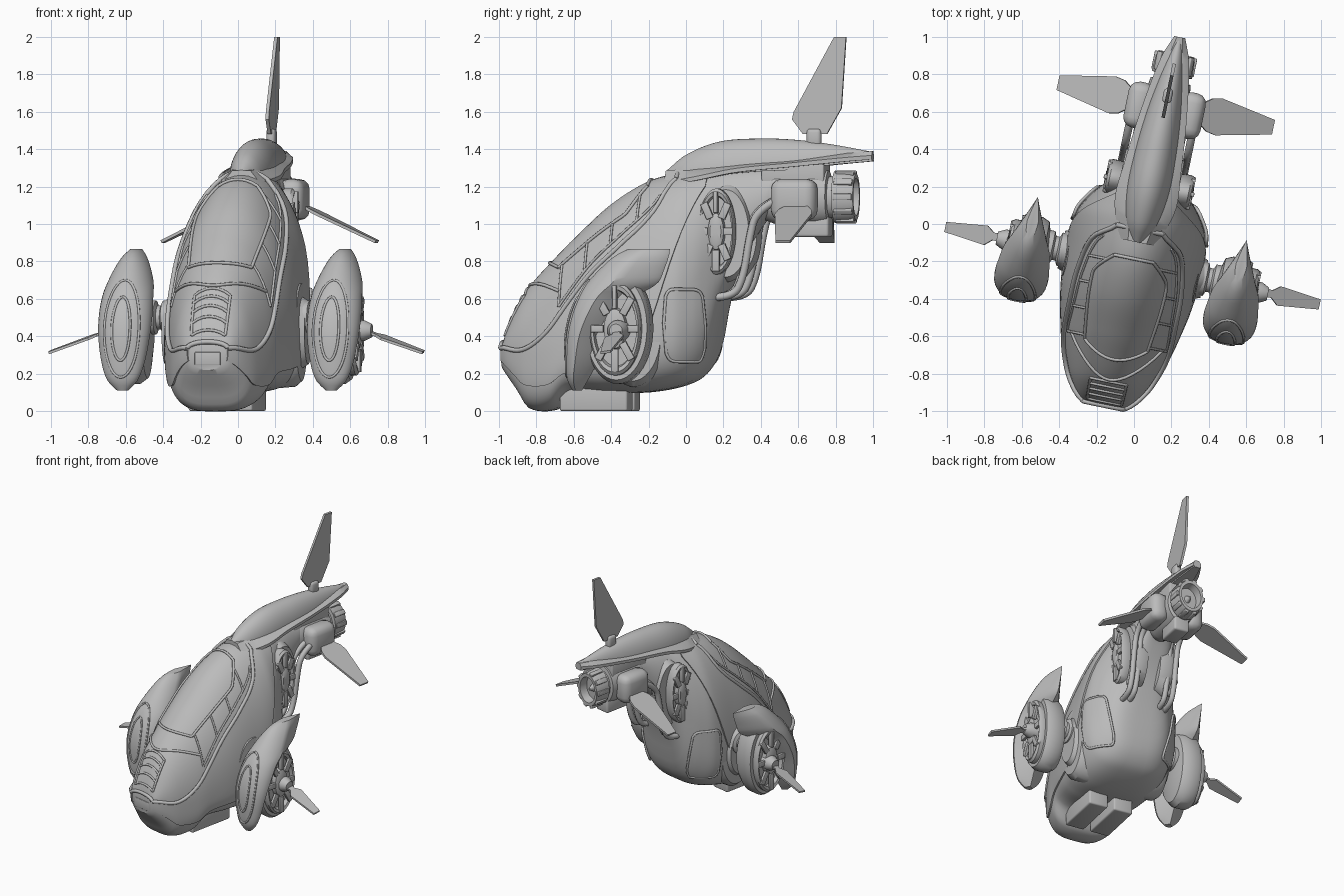
import bpy, bmesh
from math import sin, cos, pi, radians, degrees, acos, copysign
from mathutils import Matrix, Vector

old = bpy.data.objects.get("Cube")
if old:
    bpy.data.objects.remove(old, do_unlink=True)

# Everything is built straight along y, then turned slightly in plan
ROOT = Matrix.Translation((.038, 0, 0)) @ Matrix.Rotation(radians(-11.7), 4, 'Z')
SIDES = (("left", 1), ("right", -1))
made = []

paint = bpy.data.materials.new("plain grey")
paint.use_nodes = True
paint.diffuse_color = (.5, .5, .5, 1)
paint.node_tree.nodes["Principled BSDF"].inputs["Base Color"].default_value = (.5, .5, .5, 1)


def place(name, data):
    ob = bpy.data.objects.new(name, data)
    bpy.context.scene.collection.objects.link(ob)
    data.materials.append(paint)
    ob.matrix_world = ROOT
    return ob


def add(name, verts, faces, thick=0, bevel=0):
    bm = bmesh.new()
    vs = [bm.verts.new(v) for v in verts]
    for f in faces:
        bm.faces.new([vs[i] for i in f])
    bmesh.ops.remove_doubles(bm, verts=bm.verts[:], dist=.0005)
    bmesh.ops.recalc_face_normals(bm, faces=bm.faces[:])
    if thick:
        bmesh.ops.solidify(bm, geom=bm.faces[:], thickness=thick)
    if bevel:
        bmesh.ops.bevel(bm, geom=bm.edges[:], offset=bevel, segments=3, profile=.5, affect='EDGES')
    bmesh.ops.recalc_face_normals(bm, faces=bm.faces[:])
    me = bpy.data.meshes.new(name)
    bm.to_mesh(me)
    bm.free()
    ob = place(name, me)
    made.append(ob)
    return ob


def loft(name, rings):
    n = len(rings[0])
    faces = [(r * n + i, r * n + (i + 1) % n, (r + 1) * n + (i + 1) % n, (r + 1) * n + i)
             for r in range(len(rings) - 1) for i in range(n)]
    faces += [tuple(range(n)), tuple(range((len(rings) - 1) * n, len(rings) * n))]
    return add(name, [p for r in rings for p in r], faces)


def lathe(name, profile, center, axis='x', side=1, sa=1, sb=1, n=40):
    # profile holds (distance along axis, radius)
    rings = []
    for d, r in profile:
        ring = []
        for i in range(n):
            a, b = r * sa * cos(2 * pi * i / n), r * sb * sin(2 * pi * i / n)
            off = (d, a, b) if axis == 'x' else (a, d, b)
            p = Vector(center) + Vector(off)
            ring.append((p.x * side, p.y, p.z))
        rings.append(ring)
    return loft(name, rings)


def box(name, center, size, rot=None, bevel=.008):
    m = rot or Matrix.Identity(3)
    vs = [Vector(center) + m @ Vector((x * size[0], y * size[1], z * size[2])) / 2
          for x in (-1, 1) for y in (-1, 1) for z in (-1, 1)]
    return add(name, vs, [(0, 1, 3, 2), (4, 6, 7, 5), (0, 4, 5, 1), (2, 3, 7, 6), (0, 2, 6, 4), (1, 5, 7, 3)],
               bevel=bevel)


def slab(name, pts, normal, thick):
    h = Vector(normal) * thick / 2
    return loft(name, [[Vector(p) - h for p in pts], [Vector(p) + h for p in pts]])


def tube(name, pts, r, closed=False, kind='POLY'):
    cu = bpy.data.curves.new(name, 'CURVE')
    cu.dimensions, cu.bevel_depth, cu.bevel_resolution = '3D', r, 2
    cu.use_fill_caps = True
    sp = cu.splines.new(kind)
    sp.points.add(len(pts) - 1)
    for q, p in zip(sp.points, pts):
        q.co = (*p, 1)
    sp.use_cyclic_u = closed
    if kind == 'NURBS':
        sp.use_endpoint_u, sp.order_u = True, 3
    return place(name, cu)


def smooth(table, x):
    # cubic interpolation through rows whose first value is the position
    x = min(max(x, table[0][0]), table[-1][0])
    i = max(k for k in range(len(table) - 1) if table[k][0] <= x)
    a, b = table[i], table[i + 1]
    p, q = table[max(i - 1, 0)], table[min(i + 2, len(table) - 1)]
    h = b[0] - a[0]
    t = (x - a[0]) / h
    out = []
    for c in range(1, len(a)):
        ma, mb = (b[c] - p[c]) / (b[0] - p[0]) * h, (q[c] - a[c]) / (q[0] - a[0]) * h
        out.append((2*t**3 - 3*t*t + 1) * a[c] + (t**3 - 2*t*t + t) * ma
                   + (3*t*t - 2*t**3) * b[c] + (t**3 - t*t) * mb)
    return out


def span(a, b, n):
    return [a + (b - a) * i / n for i in range(n + 1)]


# Fuselage: position, bottom, top, height of widest point, half width
HULL = [(-.99, .22, .36, .335, .1), (-.96, .18, .46, .33, .14), (-.9, .1, .59, .31, .188),
        (-.84, .012, .68, .3, .222), (-.7, .012, .83, .3, .278), (-.6, .1, .93, .33, .305),
        (-.4, .1, 1.11, .37, .345), (-.2, .1, 1.23, .41, .362), (0, .14, 1.28, .58, .35),
        (.1, .2, 1.29, .69, .298), (.17, .32, 1.3, .8, .24), (.22, .56, 1.3, .9, .195),
        (.3, .8, 1.3, 1, .16), (.42, 1, 1.3, 1.1, .12), (.5, 1.08, 1.3, 1.18, .1)]


def skin(v, deg, off=0):
    zb, zt, zw, hw = smooth(HULL, v)
    s, c = sin(radians(deg)), cos(radians(deg))
    e = 1 if c > 0 else .62
    u = hw * copysign(abs(s) ** e, s)
    z = zw + (zt - zw) * c if c > 0 else zw - (zw - zb) * abs(c) ** e
    return Vector((u + s * off, v, z + c * off))


def angle_at(v, z):
    # skin angle that reaches height z
    zb, zt, zw, hw = smooth(HULL, v)
    if z > zw:
        return degrees(acos(min(1, (z - zw) / (zt - zw))))
    return degrees(acos(-min(1, (zw - z) / (zw - zb)) ** (1 / .62)))


def patch(name, vs, low, high, off, thick, n=10):
    verts = [skin(v, a, off) for v in vs for a in span(low(v), high(v), n)]
    w = n + 1
    faces = [(r * w + i, r * w + i + 1, (r + 1) * w + i + 1, (r + 1) * w + i)
             for r in range(len(vs) - 1) for i in range(n)]
    return add(name, verts, faces, thick)


loft("fuselage", [[skin(v, a * 6) for a in range(60)] for v in span(-.99, .5, 70)])

# Canopy collar, panes and frames lying on the skin
COLLAR = [(-.99, 87), (-.85, 86), (-.71, 77), (-.5, 60), (-.3, 51), (-.12, 40), (-.03, 20), (.14, 14)]
LOWER = [(-.99, 112), (-.3, 108), (-.12, 90), (0, 68), (.14, 35)]
collar = lambda v: smooth(COLLAR, v)[0]
pane = lambda v: smooth([(-.68, 36), (-.3, 34), (-.25, 28), (-.19, 17)], v)[0]
rail = lambda v: degrees(.1 / max(.1, smooth(HULL, v)[3]))
for label, s in SIDES:
    patch(label + "_hull_armour", span(-.99, .14, 44), lambda v: s * collar(v),
          lambda v: s * smooth(LOWER, v)[0], .012, .02)
    tube(label + "_collar_rim", [skin(v, s * collar(v), .01) for v in span(-.99, -.03, 40)], .013)
    tube(label + "_canopy_frame", [skin(v, s * pane(v), .004) for v in span(-.66, -.19, 24)], .009)
    tube(label + "_side_window_frame",
         [skin(v, s * (collar(v) - 6), .003) for v in span(-.64, -.1, 20)], .007)
    for k, v in enumerate((-.64, -.5, -.36, -.22)):
        tube(f"{label}_window_post_{k}",
             [skin(v, s * a, .003) for a in span(pane(v), collar(v) - 6, 4)], .007)
    tube(label + "_ladder_rail", [skin(v, s * rail(v), .003) for v in span(-.97, -.86, 10)], .008)
    # Rounded service hatch behind the wing mount
    fit = lambda v: max(0, 1 - abs((v - .055) / .1) ** 6) ** .3
    floor = lambda v: max(.27, smooth(HULL, v)[0] + .05)
    tops = [(v, angle_at(v, .47 + .18 * fit(v))) for v in span(-.045, .155, 20)]
    lows = [(v, angle_at(v, .47 - (.47 - floor(v)) * fit(v))) for v, a in tops]
    patch(label + "_hatch", [v for v, a in tops], lambda v: s * smooth(tops, v)[0],
          lambda v: s * smooth(lows, v)[0], .014, .014)
    tube(label + "_hatch_rim", [skin(v, s * a, .01) for v, a in tops + lows[::-1]], .009, True)
tube("collar_front_rim", [skin(-.99, a, .01) for a in span(-87, 87, 20)], .013)
tube("collar_top_rim", [skin(-.03, a, .01) for a in span(-20, 20, 8)], .013)
# arches: centre position, half angle, sweep back at the ends
for k, (v, a, sweep) in enumerate([(-.19, 17, 0), (-.74, 36, .08), (-.85, 56, .21)]):
    tube(f"canopy_arch_{k}", [skin(v + sweep * (t / a) ** 2, t, .004) for t in span(-a, a, 16)], .009)
for k, v in enumerate(span(-.97, -.86, 4)):
    tube(f"ladder_rung_{k}", [skin(v, t, .003) for t in span(-rail(v), rail(v), 6)], .008)
box("nose_panel", (0, -.988, .28), (.14, .012, .07), bevel=.004)

# Tail boom: domed top over a thin overhanging plate
DOME = [(-.1, 1.26, 1.29, .035), (0, 1.27, 1.37, .085), (.18, 1.29, 1.44, .115), (.4, 1.31, 1.457, .112),
        (.6, 1.32, 1.45, .095), (.8, 1.345, 1.425, .065), (1.02, 1.365, 1.385, .025)]
PLATE = [(-.1, 1.2, .1), (.1, 1.235, .165), (.3, 1.275, .155), (.6, 1.305, .125), (.9, 1.335, .075), (1.02, 1.345, .03)]
rings, plate = [], []
for v in span(-.1, 1.02, 40):
    zb, zt, hw = smooth(DOME, v)
    rings.append([(hw * cos(a * pi / 20), v, zb - .03 + (zt - zb + .03) * sin(a * pi / 20)) for a in range(21)])
for v in span(-.1, 1.02, 30):
    z, hw = smooth(PLATE, v)
    zb = smooth(DOME, v)[0]
    plate.append([(-hw, v, z), (hw, v, z), (hw, v, z + .022), (hw * .5, v, zb + .025),
                  (-hw * .5, v, zb + .025), (-hw, v, z + .022)])
loft("tail_dome", rings)
loft("tail_plate", plate)

# Upright tail blade and its foot
box("tail_blade_foot", (0, .7, 1.46), (.05, .08, .1), bevel=.02)
slab("tail_blade", [(0, y, z) for y, z in
     [(.64, 1.48), (.58, 1.56), (.59, 1.6), (.81, 2), (.875, 2), (.85, 1.62), (.77, 1.48)]], (1, 0, 0), .018)

# Tail engine with notched nozzle, taller than wide
lathe("tail_engine", [(.36, .05), (.42, .12), (.5, .15), (.72, .15), (.78, .14), (.785, .11), (.81, .11), (.815, .14),
      (.9, .135), (.93, .125), (.93, .1), (.87, .09), (.87, .03), (.91, .01)], (0, 0, 1.145), 'y', sa=.78)
for k in range(10):
    rot = Matrix.Rotation(k * pi / 5, 3, 'Y')
    p = rot @ Vector((.134, 0, 0))
    box(f"nozzle_lug_{k}", (p.x * .78, .875, p.z + 1.145), (.022, .1, .035), rot, .005)
box("engine_keel", (0, .69, .985), (.12, .2, .11), bevel=.015)
box("engine_mount", (0, .6, 1.26), (.18, .34, .12))


def turbine(name, s, u, v, z, rv, rz, spokes):
    # elliptical dish with rim, spokes and hub, facing sideways
    lathe(name + "_dish", [(u - .12, .85), (u - .04, 1), (u, 1), (u + .015, .93), (u + .01, .84), (u - .02, .8),
          (u - .02, .45), (u + .015, .42), (u + .025, .3), (u + .025, .05)], (0, v, z), 'x', s, rv, rz)
    for k in range(spokes):
        a = 2 * pi * k / spokes
        d = Vector((0, cos(a) * rv, sin(a) * rz))
        rot = d.to_track_quat('Z', 'X').to_matrix()
        box(f"{name}_spoke_{k}", Vector((s * (u + .012), v, z)) + d * .68,
            (.04, .022, d.length * .5), rot, .004)


# Side pods: slices by height give front, back and half width
POD = [(.11, -.5, -.45, .03), (.16, -.525, -.42, .08), (.25, -.535, -.37, .115), (.4, -.535, -.3, .14),
       (.52, -.51, -.22, .145), (.62, -.465, -.14, .137), (.68, -.425, -.04, .126), (.76, -.35, 0, .098),
       (.83, -.27, .025, .062), (.865, -.2, .03, .03)]
for label, s in SIDES:
    rings = []
    for z in span(.11, .865, 30):
        f, b, w = smooth(POD, z)
        mid, ring = f + (b - f) * .42, []
        for i in range(32):
            c, d = cos(i * pi / 16), sin(i * pi / 16)
            y = mid - c * (mid - f if c > 0 else b - mid)
            x = w * d if c > 0 else w * copysign((1 + c) ** .85, d)
            ring.append((s * .57 + x, y, z))
        rings.append(ring)
    loft(label + "_pod_shell", rings)
    # Oval nose rings wrapped on the pod front
    for k, (rx, rz) in enumerate([(.05, .17), (.095, .26)]):
        oval = []
        for j in range(40):
            x, z = rx * cos(j * pi / 20), .44 + rz * sin(j * pi / 20)
            f, b, w = smooth(POD, z)
            mid = f + (b - f) * .42
            oval.append((s * .57 + x, mid - (mid - f) * max(0, 1 - (x / w) ** 2) ** .5, z))
        tube(f"{label}_pod_nose_ring_{k}", oval, .007, True)
    lathe(label + "_pod_drum", [(.46, .5), (.48, .9), (.52, 1), (.6, 1), (.63, .93)],
          (0, -.25, .445), 'x', s, .18, .3)
    turbine(label + "_pod_turbine", s, .66, -.25, .44, .14, .25, 8)
    lathe(label + "_pod_hub", [(.6, .06), (.7, .055), (.74, .035)], (0, -.23, .43), 'x', s)
    outline = [(.72, -.025), (.76, -.02), (.8, -.055), (1.02, -.03), (1.02, .025), (.8, .05), (.76, .02), (.72, .025)]
    slab(label + "_pod_blade", [(s * u, -.225 + y, .43 - .36 * (u - .7) + y * .15) for u, y in outline],
         (s * .33, 0, .94), .014)
    # Stepped boss and pylon holding the pod
    lathe(label + "_pod_boss", [(.2, .3), (.32, .29), (.355, .26), (.36, .19), (.39, .17)],
          (0, -.22, .42), 'x', s, .6)
    lathe(label + "_pod_pylon", [(.3, .09), (.4, .09), (.41, .065), (.43, .065), (.44, .09), (.5, .09)],
          (0, -.22, .5), 'x', s)

    # Neck turbines and coolant pipes
    turbine(label + "_neck_turbine", s, .215, .21, .96, .1, .23, 8)
    lathe(label + "_neck_shroud", [(.05, .9), (.12, 1), (.16, .9)], (0, .25, .95), 'x', s, .14, .26)
    for k in range(2):
        g = k * .05
        tube(f"{label}_pipe_{k}", [(s * (.17 - g), y - g * .4, z) for y, z in
             [(.14, .61), (.29, .6), (.35, .72), (.38, .92), (.42, 1.08), (.56, 1.14)]], .021, kind='NURBS')

    # Rear engine shoulder and blade
    box(label + "_engine_shoulder", (s * .14, .62, 1.13), (.14, .25, .22), bevel=.055)
    outline = [(.2, -.07), (.24, -.1), (.29, -.11), (.585, -.045), (.585, .035), (.29, .09), (.24, .08), (.2, .05)]
    slab(label + "_rear_blade", [(s * u, .655 + y, 1.09 - .48 * (u - .2)) for u, y in outline],
         (s * .43, 0, .9), .016)

    # Landing blocks
    box(label + "_landing_block", (s * .1, -.47, .08), (.15, .37, .16), bevel=.012)

bpy.ops.object.select_all(action='DESELECT')
for ob in made:
    ob.select_set(True)
bpy.context.view_layer.objects.active = made[0]
bpy.ops.object.shade_smooth_by_angle(angle=radians(35))
